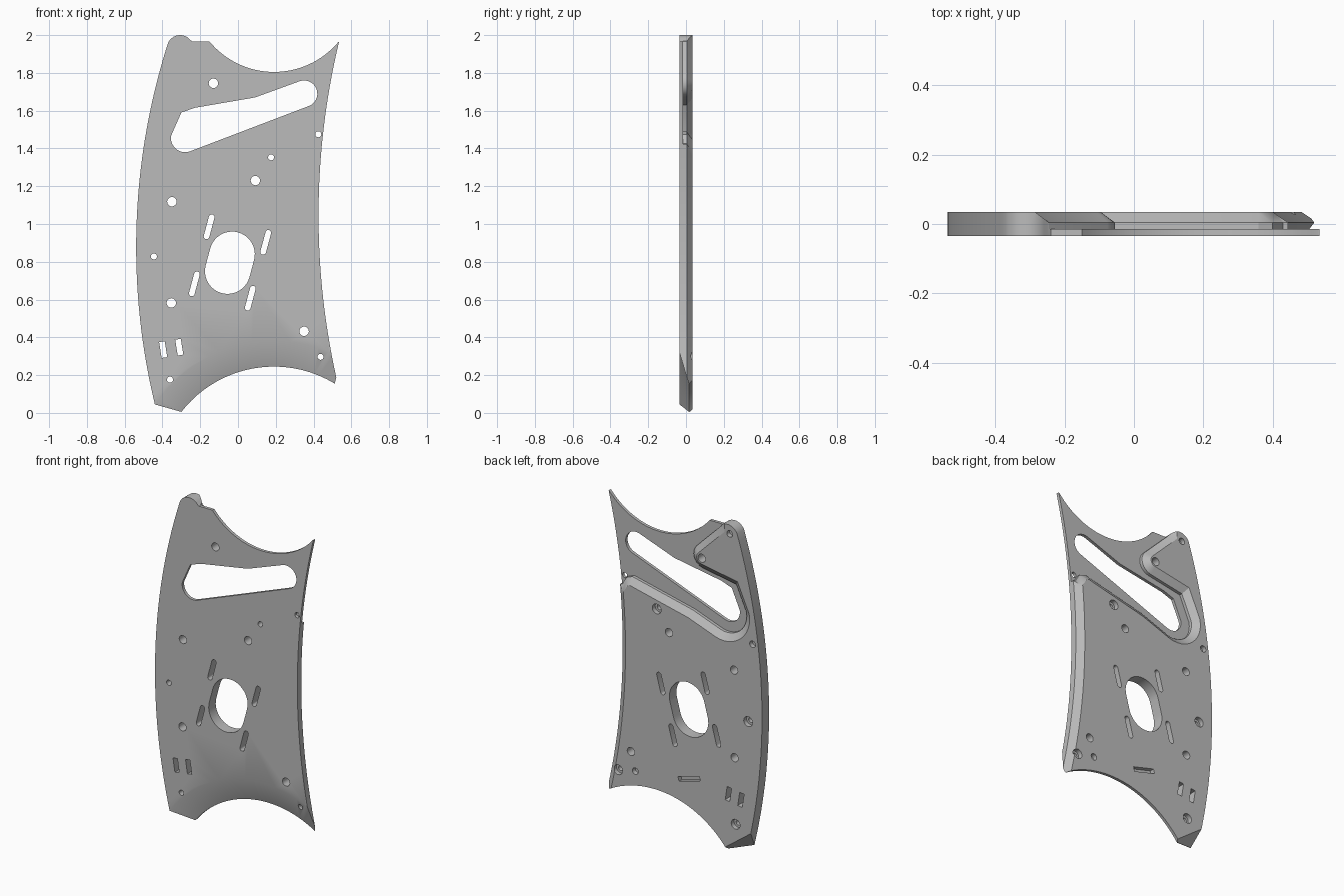
import bpy, bmesh
from math import sin, cos, pi, radians, atan2
from mathutils import Vector

cube = bpy.data.objects.get("Cube")
if cube:
    bpy.data.objects.remove(cube, do_unlink=True)

FRONT, BACK = -0.034, 0.034      # faces of the full thickness
LEDGE, MID = -0.015, 0.004       # thin web height, start of the back chamfers
BEVEL = 0.04


# ---- 2D helpers: every outline is a list of (x, z) ----
def arc(cx, cz, r, a0, a1, n):
    """Arc by angles in degrees."""
    steps = [radians(a0 + (a1 - a0) * i / n) for i in range(n + 1)]
    return [(cx + r * cos(a), cz + r * sin(a)) for a in steps]


def arc_through(a, b, c, n):
    """Arc from a through b to c."""
    (ax, az), (bx, bz), (cx, cz) = a, b, c
    d = 2 * (ax * (bz - cz) + bx * (cz - az) + cx * (az - bz))
    sa, sb, sc = ax * ax + az * az, bx * bx + bz * bz, cx * cx + cz * cz
    ox = (sa * (bz - cz) + sb * (cz - az) + sc * (az - bz)) / d
    oz = (sa * (cx - bx) + sb * (ax - cx) + sc * (bx - ax)) / d
    r = ((ax - ox) ** 2 + (az - oz) ** 2) ** 0.5
    t0, tb, t1 = (atan2(z - oz, x - ox) for x, z in (a, b, c))
    sweep = (t1 - t0) % (2 * pi)
    if (tb - t0) % (2 * pi) > sweep:
        sweep -= 2 * pi
    return arc(ox, oz, r, t0 * 180 / pi, (t0 + sweep) * 180 / pi, n)


def circle(x, z, r, n=20):
    return arc(x, z, r, 0, 360, n)[:-1]


def slot(x, z, length, r, tilt, n=8):
    """Bar leaning by tilt degrees; n = 1 gives square ends."""
    dx, dz = sin(radians(tilt)) * length / 2, cos(radians(tilt)) * length / 2
    a = 90 - tilt
    return (arc(x + dx, z + dz, r, a - 90, a + 90, n)
            + arc(x - dx, z - dz, r, a + 90, a + 270, n))


def grow(pts, amount):
    """Mitred outward offset of a counterclockwise outline."""
    out = []
    for i, p in enumerate(pts):
        p, a, b = Vector(p), Vector(pts[i - 1]), Vector(pts[(i + 1) % len(pts)])
        d0, d1 = (p - a).normalized(), (b - p).normalized()
        n0, n1 = Vector((d0.y, -d0.x)), Vector((d1.y, -d1.x))
        m = (n0 + n1).normalized()
        out.append(tuple(p + m * amount / max(m.dot(n0), 0.5)))
    return out


# ---- mesh helpers ----
def loft(bm, rings):
    """Closed solid from (outline, y) rings with equal point counts."""
    loops = [[bm.verts.new((x, y, z)) for x, z in pts] for pts, y in rings]
    n = len(loops[0])
    for lo, hi in zip(loops, loops[1:]):
        for i in range(n):
            j = (i + 1) % n
            bm.faces.new((lo[i], lo[j], hi[j], hi[i]))
    bm.faces.new(loops[0])
    bm.faces.new(loops[-1])


def finish(bm, name):
    bmesh.ops.recalc_face_normals(bm, faces=bm.faces[:])
    mesh = bpy.data.meshes.new(name)
    bm.to_mesh(mesh)
    bm.free()
    obj = bpy.data.objects.new(name, mesh)
    bpy.context.collection.objects.link(obj)
    return obj


def cutter(name, solids):
    bm = bmesh.new()
    for rings in solids:
        loft(bm, rings)
    obj = finish(bm, name)
    obj.hide_render = True
    return obj


# ---- side plate: full outline, counterclockwise ----
lobe = arc_through((-0.25, 1.972), (-0.31, 2.0), (-0.37, 1.96), 10)
left_side = arc_through((-0.37, 1.96), (-0.537, 1.0), (-0.44, 0.045), 40)
right_side = arc_through((0.541, 0.1), (0.427, 1.12), (0.535, 1.965), 40)
top_scoop = arc_through((0.53, 1.962), (0.19, 1.805), (-0.15, 1.965), 32)
before = lobe + left_side[1:] + [(-0.26, -0.006)]
after = top_scoop + [(-0.24, 1.965)]
outline = before + right_side + after
back_outline = before + [(x - BEVEL, z) for x, z in right_side] + after

bm = bmesh.new()
loft(bm, [(outline, FRONT), (outline, MID), (back_outline, BACK)])
bmesh.ops.recalc_face_normals(bm, faces=bm.faces[:])

# slanted lower corner on the back
p0 = Vector((-0.44, FRONT, 0.044))
p1 = Vector((-0.30, 0.017, 0.004))
p2 = Vector((-0.455, BACK, 0.14))
bmesh.ops.bisect_plane(bm, geom=bm.verts[:] + bm.edges[:] + bm.faces[:], dist=1e-6,
                       plane_co=p0, plane_no=(p1 - p0).cross(p2 - p0).normalized(),
                       clear_inner=True)
bmesh.ops.holes_fill(bm, edges=[e for e in bm.edges if e.is_boundary], sides=0)
plate = finish(bm, "side_plate")

# ---- recess that leaves a thin web around the large opening ----
recess = [(0.43, 1.425), (0.8, 1.36), (0.8, 2.2), (-0.245, 2.2), (-0.245, 1.965)]
recess += arc(-0.13, 1.745, 0.075, 45, -80, 8)
recess += [(-0.345, 1.63)]
recess += arc(-0.28, 1.455, 0.135, 170, 288, 12)
recess += [(-0.05, 1.395), (0.36, 1.49), (0.40, 1.475)]
recess_cut = cutter("recess_cutter", [[
    (recess, LEDGE), (recess, MID), (grow(recess, BEVEL * 1.5), MID + 0.045)]])

# ---- conical bevel along the bottom arch ----
arch = [(0.827, -0.06), (0.62, 0.016), (0.62, 0.06)]
arch_cut = cutter("arch_cutter", [[(circle(0.19, -0.375, r, 160), y) for r, y in arch]])

# ---- through openings ----
opening = (arc(-0.28, 1.455, 0.075, 170, 290, 12)
           + arc(0.35, 1.69, 0.07, -70, 110, 14)
           + [(0.09, 1.67), (-0.23, 1.615), (-0.30, 1.59)])
small = [(-0.445, 0.828), (-0.36, 0.176), (0.175, 1.353), (0.437, 0.297)]
large = [(-0.35, 1.118), (-0.353, 0.582), (0.092, 1.23), (0.35, 0.432), (-0.13, 1.745)]
through = [opening, slot(-0.043, 0.795, 0.093, 0.12, 15, 20), circle(0.425, 1.475, 0.016)]
through += [circle(x, z, 0.016) for x, z in small]
through += [circle(x, z, 0.025) for x, z in large]
through += [slot(x, z, 0.105, 0.015, 15)
            for x, z in ((-0.153, 0.985), (0.147, 0.903), (-0.231, 0.683), (0.065, 0.607))]
through += [slot(x, z, 0.085, 0.015, -9, 1) for x, z in ((-0.396, 0.335), (-0.311, 0.348))]
hole_cut = cutter("hole_cutter", [[(s, -0.1), (s, 0.1)] for s in through])

# ---- blind pockets and counterbores in the back ----
pockets = [circle(x, z, 0.03) for x, z in small]
pockets += [circle(-0.32, 1.945, 0.02), circle(-0.475, 1.31, 0.02), circle(0.32, 0.32, 0.02)]
pockets += [slot(-0.045, 0.37, 0.15, 0.014, -75, 1)]
pocket_cut = cutter("pocket_cutter", [[(s, 0.006), (s, 0.1)] for s in pockets])

# ---- apply the cuts ----
cutters = [recess_cut, arch_cut, hole_cut, pocket_cut]
for c in cutters:
    mod = plate.modifiers.new(c.name, "BOOLEAN")
    mod.operation, mod.solver, mod.object = "DIFFERENCE", "EXACT", c
bpy.context.view_layer.update()
graph = bpy.context.evaluated_depsgraph_get()
result = bpy.data.meshes.new_from_object(plate.evaluated_get(graph))
plate.modifiers.clear()
plate.data = result
for c in cutters:
    bpy.data.objects.remove(c, do_unlink=True)

# ---- material and shading ----
grey = bpy.data.materials.new("plain_grey")
grey.use_nodes = True
colour = (0.5, 0.5, 0.5, 1)
grey.diffuse_color = colour
grey.node_tree.nodes["Principled BSDF"].inputs["Base Color"].default_value = colour
plate.data.materials.clear()
plate.data.materials.append(grey)
for face in plate.data.polygons:
    face.material_index = 0

bpy.ops.object.select_all(action="DESELECT")
plate.select_set(True)
bpy.context.view_layer.objects.active = plate
bpy.ops.object.shade_smooth_by_angle(angle=radians(30))
